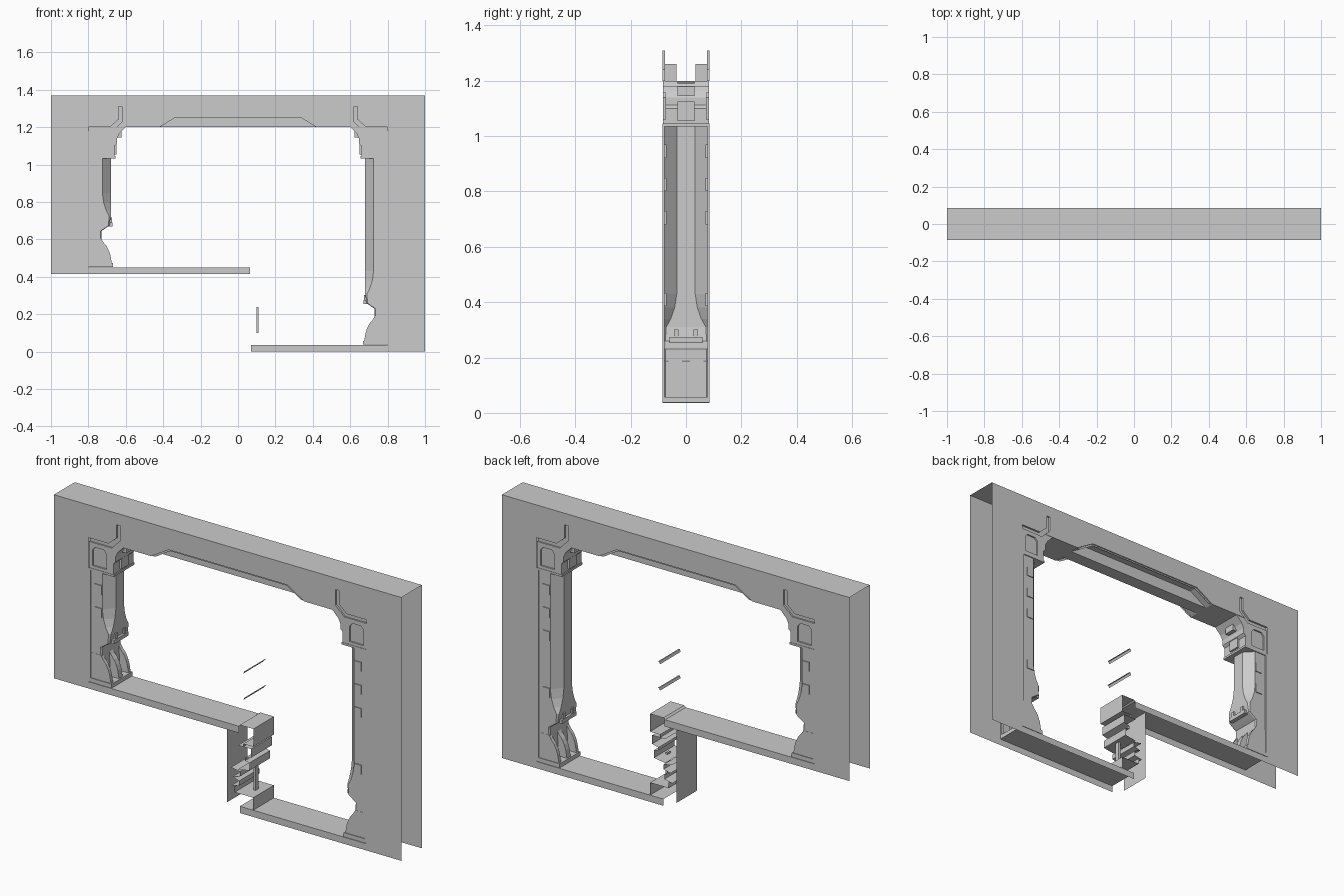
import bpy, bmesh
from mathutils import Vector

old = bpy.data.objects.get("Cube")
if old:
    bpy.data.objects.remove(old, do_unlink=True)

grey = bpy.data.materials.new("plain_grey")
grey.use_nodes = True
GREY = (0.6, 0.6, 0.6, 1)
grey.diffuse_color = GREY
grey.node_tree.nodes["Principled BSDF"].inputs["Base Color"].default_value = GREY

D = 0.085            # half depth of the frame


def finish(name, bm, recalc=True):
    if recalc:
        bmesh.ops.recalc_face_normals(bm, faces=bm.faces[:])
    me = bpy.data.meshes.new(name)
    bm.to_mesh(me)
    bm.free()
    me.materials.append(grey)
    ob = bpy.data.objects.new(name, me)
    bpy.context.scene.collection.objects.link(ob)
    return ob


def sheet(name, loops, y, thick=0.0, open_back=False):
    """Flat outline with optional holes at depth y, optionally thickened along y."""
    bm = bmesh.new()
    for pts in loops:
        vs = [bm.verts.new((x, y, z)) for x, z in pts]
        for a, b in zip(vs, vs[1:] + vs[:1]):
            bm.edges.new((a, b))
    bmesh.ops.triangle_fill(bm, use_beauty=True, use_dissolve=False, edges=bm.edges[:])
    for f in bm.faces:
        f.normal_update()
        if f.normal.y * y < 0:
            f.normal_flip()
    if thick:
        r = bmesh.ops.extrude_face_region(bm, geom=bm.faces[:], use_keep_orig=True)
        vs = [v for v in r["geom"] if isinstance(v, bmesh.types.BMVert)]
        bmesh.ops.translate(bm, verts=vs, vec=(0, thick, 0))
    if open_back:
        back = [f for f in bm.faces if all(abs(v.co.x) > 0.799 for v in f.verts)]
        bmesh.ops.delete(bm, geom=back, context='FACES')
    return finish(name, bm, bool(thick))


def ribbon(name, pts, y0=-D, y1=D):
    """Open profile in x and z, swept along y without end caps."""
    bm = bmesh.new()
    rows = [[bm.verts.new((x, y, z)) for x, z in pts] for y in (y0, y1)]
    for i in range(len(pts) - 1):
        bm.faces.new((rows[0][i], rows[0][i + 1], rows[1][i + 1], rows[1][i]))
    return finish(name, bm, False)


def box(name, x0, x1, y0, y1, z0, z1):
    bm = bmesh.new()
    bmesh.ops.create_cube(bm, size=1)
    for v in bm.verts:
        v.co = Vector(((x0 + x1) / 2 + v.co.x * (x1 - x0),
                       (y0 + y1) / 2 + v.co.y * (y1 - y0),
                       (z0 + z1) / 2 + v.co.z * (z1 - z0)))
    return finish(name, bm)


def flip(pts, s):
    return [(x * s, z) for x, z in pts]


# Wall plates: one C-shaped outline, with bracket grooves and a raised lintel notch
groove_edge = [(0.8, 1.2), (0.685, 1.2), (0.64, 1.24), (0.64, 1.31),
               (0.62, 1.31), (0.62, 1.23), (0.65, 1.2)]
notch = [(0.44, 1.2), (0.34, 1.26), (-0.34, 1.26), (-0.44, 1.2)]
outline = ([(-1, 1.37), (1, 1.37), (1, 0), (0.07, 0), (0.07, 0.035), (0.8, 0.035)]
           + groove_edge + notch + flip(groove_edge, -1)[::-1]
           + [(-0.8, 0.45), (0.065, 0.45), (0.065, 0.415), (-1, 0.415)])
for side, s in (("front", -1), ("back", 1)):
    sheet(side + "_wall_plate", [outline], s * D)
    # recessed lintel panel and its shelf
    sheet(side + "_lintel_panel", [notch], s * 0.035)
    ribbon(side + "_lintel_shelf", notch, s * 0.035, s * D)
    # thin rim around the lintel notch
    inner = [(0.42, 1.2), (0.335, 1.252), (-0.335, 1.252), (-0.42, 1.2)]
    sheet(side + "_lintel_rim", [notch + inner[::-1]], s * 0.079)
    for hand, m in (("left", 1), ("right", -1)):
        ribbon(f"{side}_{hand}_groove_wall", flip(groove_edge, m), s * 0.075, s * D)
        floor = groove_edge + [(0.67, 1.18), (0.8, 1.18)]
        sheet(f"{side}_{hand}_groove_floor", [flip(floor, m)], s * 0.075)

# Top, floors and ceiling
ribbon("top_cover", [(1, 1.37), (-1, 1.37)])
ribbon("upper_floor", [(-0.8, 0.45), (0.065, 0.45)])
ribbon("lower_floor", [(0.07, 0.035), (0.8, 0.035)])
ribbon("ceiling_centre", [(-0.44, 1.2), (0.44, 1.2)], -0.035, 0.035)
for m in (-1, 1):
    ribbon("ceiling_end", flip([(0.44, 1.2), (0.65, 1.2)], m))

# Columns: lofted shaft, fluted foot, pads, capital
shaft = [  # height above base, inner x, chamfer x, half width of inner face
    (0.0, 0.725, 0.73, 0.074), (0.19, 0.73, 0.735, 0.074), (0.2, 0.715, 0.72, 0.074),
    (0.22, 0.687, 0.692, 0.074), (0.27, 0.68, 0.69, 0.072), (0.30, 0.68, 0.705, 0.055),
    (0.34, 0.68, 0.718, 0.041), (0.39, 0.68, 0.725, 0.033)]
bulb = [(0.8, 0.0), (0.675, 0.0), (0.675, 0.02), (0.682, 0.06), (0.69, 0.085),
        (0.703, 0.11), (0.72, 0.13), (0.732, 0.15), (0.8, 0.15)]
capital = [(0.8, 1.04), (0.66, 1.04), (0.66, 1.1), (0.647, 1.112), (0.647, 1.14),
           (0.635, 1.165), (0.6, 1.2), (0.65, 1.2), (0.67, 1.18), (0.8, 1.18)]
panel = [(0.7, 1.06), (0.7, 1.14), (0.715, 1.158), (0.765, 1.158), (0.78, 1.14), (0.78, 1.06)]


def column(hand, m, base, pads):
    bm = bmesh.new()
    rows = []
    levels = [(base + h, a, b, w) for h, a, b, w in shaft] + [(1.04,) + shaft[-1][1:]]
    for z, a, b, w in levels:
        sec = [(0.8, -0.08), (b, -0.08), (a, -w), (a, w), (b, 0.08), (0.8, 0.08)]
        rows.append([bm.verts.new((x * m, y, z)) for x, y in sec])
    for lo, hi in zip(rows, rows[1:]):
        for i in range(5):
            bm.faces.new((lo[i], lo[i + 1], hi[i + 1], hi[i]))
    finish(hand + "_column_shaft", bm)

    # foot: two cheeks and a central rib around the recessed flutes
    foot = flip([(x, base + z) for x, z in bulb], m)
    for y, t in ((-0.081, 0.018), (-0.015, 0.03), (0.063, 0.018)):
        sheet(hand + "_foot_rib", [foot], y, t, True)
    box(hand + "_foot_plinth", 0.668 * m, 0.8 * m, -D, D, base - 0.003, base + 0.018)
    # block and small clips on the neck of the foot
    box(hand + "_neck_block", 0.672 * m, 0.7 * m, -0.06, 0.06, base + 0.19 + 0.025, base + 0.235)
    for y in (-0.035, 0.035):
        box(hand + "_neck_clip", 0.674 * m, 0.69 * m, y - 0.008, y + 0.008,
            base + 0.235, base + 0.262)
    for s in (-1, 1):
        # edge strip against the wall and small pads on the face
        box(hand + "_edge_strip", 0.79 * m, 0.8 * m, s * 0.077, s * D, base, 1.04)
        for z in pads:
            box(hand + "_pad", 0.726 * m, 0.766 * m, s * 0.07, s * 0.0845, z - 0.024, z + 0.024)
        # capital face with a recessed panel
        sheet(hand + "_capital_face", [flip(capital, m), flip(panel, m)], s * 0.083, -s * 0.01, True)
        sheet(hand + "_capital_panel", [flip(panel, m)], s * 0.075)
    sheet(hand + "_capital_core", [flip(capital, m)], -0.073, 0.146, True)
    box(hand + "_capital_lower_block", 0.65 * m, 0.68 * m, -0.03, 0.03, 1.055, 1.125)
    box(hand + "_capital_upper_block", 0.622 * m, 0.66 * m, -0.03, 0.03, 1.145, 1.195)
    box(hand + "_capital_sill", 0.655 * m, 0.8 * m, -D, D, 1.034, 1.045)


column("left", 1, 0.04, (0.945, 0.825, 0.705, 0.41))
column("right", -1, 0.455, (0.945, 0.825))

# Riser between the floors: back sheet plus stepped, open-ended profiles
ribbon("riser_back", [(-0.005, 0.415), (-0.005, 0.035)])
ribbon("riser_top_block", [(0.06, 0.45), (0.07, 0.458), (0.148, 0.458), (0.148, 0.365),
                           (0.09, 0.365), (0.09, 0.35)])
ribbon("riser_upper_steps", [(0.06, 0.35), (0.135, 0.35), (0.135, 0.305), (0.1, 0.295),
                             (0.1, 0.28), (0.125, 0.275), (0.125, 0.235), (0.06, 0.225)])
ribbon("riser_middle_slats", [(0.02, 0.225), (0.07, 0.215), (0.07, 0.19), (0.03, 0.18),
                              (0.065, 0.165), (0.065, 0.14), (0.02, 0.13)])
ribbon("riser_bottom_block", [(0.04, 0.13), (0.04, 0.1), (0.147, 0.1), (0.147, 0.035)])
box("riser_post", 0.098, 0.11, -0.012, 0.012, 0.1, 0.24)

# Two loose rails above the riser
for z in (0.6, 0.737):
    ribbon("floating_rail", [(0.09, z - 0.006), (0.095, z + 0.006), (0.102, z + 0.006)])
